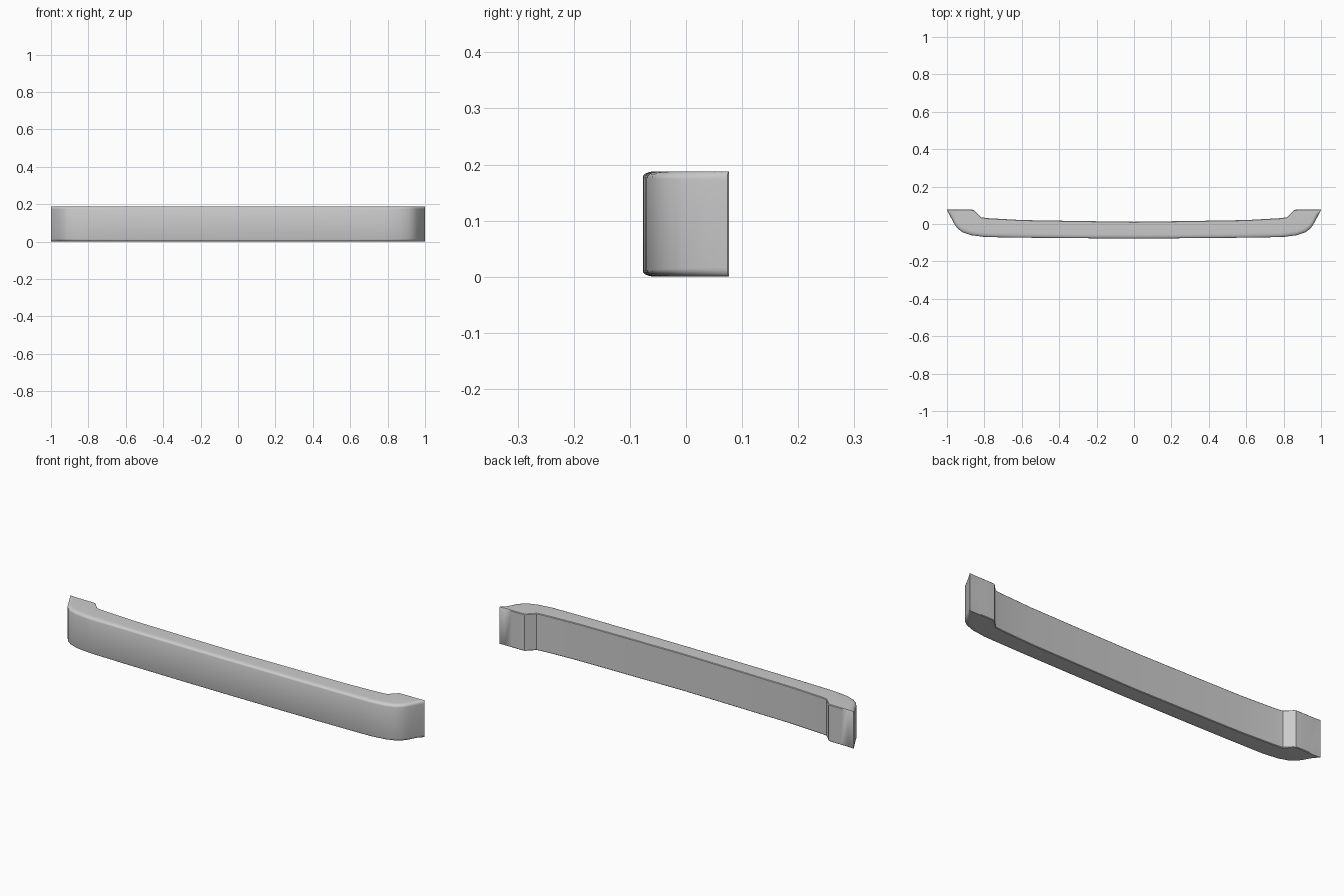
import bpy, bmesh, math
from mathutils import Vector

if "Cube" in bpy.data.objects:
    bpy.data.objects.remove(bpy.data.objects["Cube"])

H = 0.188  # handle height

# Stations from the left tip to the middle: (front x, front y, back x, back y)
half = [
    (-1.0, 0.074, -0.998, 0.077),
    (-0.982, 0.040, -0.965, 0.077),
    (-0.957, -0.006, -0.93, 0.077),
    (-0.940, -0.027, -0.91, 0.077),
    (-0.915, -0.045, -0.885, 0.077),
    (-0.870, -0.060, -0.858, 0.076),
    (-0.800, -0.069, -0.818, 0.036),
    (-0.780, -0.070, -0.780, 0.031),
    (-0.600, -0.073, -0.600, 0.021),
    (-0.300, -0.076, -0.300, 0.016),
    (0.0, -0.077, 0.0, 0.012),
]
stations = half + [(-a, b, -c, d) for a, b, c, d in reversed(half[:-1])]


def section(fx, fy, bx, by):
    """Cross-section with softly rounded front corners and crisp back corners."""
    front, back = Vector((fx, fy, 0)), Vector((bx, by, 0))
    span = back - front
    depth = min(0.024, 0.5 * span.length)
    rise = 0.010 + 0.006 * abs(fx) ** 6
    lower = []
    for i in range(6):
        a = math.radians(90) * i / 5
        p = front + span.normalized() * depth * (1 - math.sin(a))
        lower.append(Vector((p.x, p.y, rise * (1 - math.cos(a)))))
    tip = back - span.normalized() * min(0.003, 0.3 * span.length)
    lower = [Vector((bx, by, 0.003)), Vector((tip.x, tip.y, 0))] + lower
    return lower + [Vector((p.x, p.y, H - p.z)) for p in reversed(lower)]


# Handle: loft through the sections
bm = bmesh.new()
rings = [[bm.verts.new(p) for p in section(*s)] for s in stations]
n = len(rings[0])
for r0, r1 in zip(rings, rings[1:]):
    for i in range(n):
        j = (i + 1) % n
        bm.faces.new((r0[i], r0[j], r1[j], r1[i]))
bm.faces.new(rings[0])
bm.faces.new(list(reversed(rings[-1])))
bmesh.ops.recalc_face_normals(bm, faces=bm.faces)

mesh = bpy.data.meshes.new("pull_handle")
bm.to_mesh(mesh)
bm.free()
handle = bpy.data.objects.new("pull_handle", mesh)
bpy.context.collection.objects.link(handle)
bpy.context.view_layer.objects.active = handle
handle.select_set(True)
bpy.ops.object.shade_smooth_by_angle(angle=math.radians(32))
